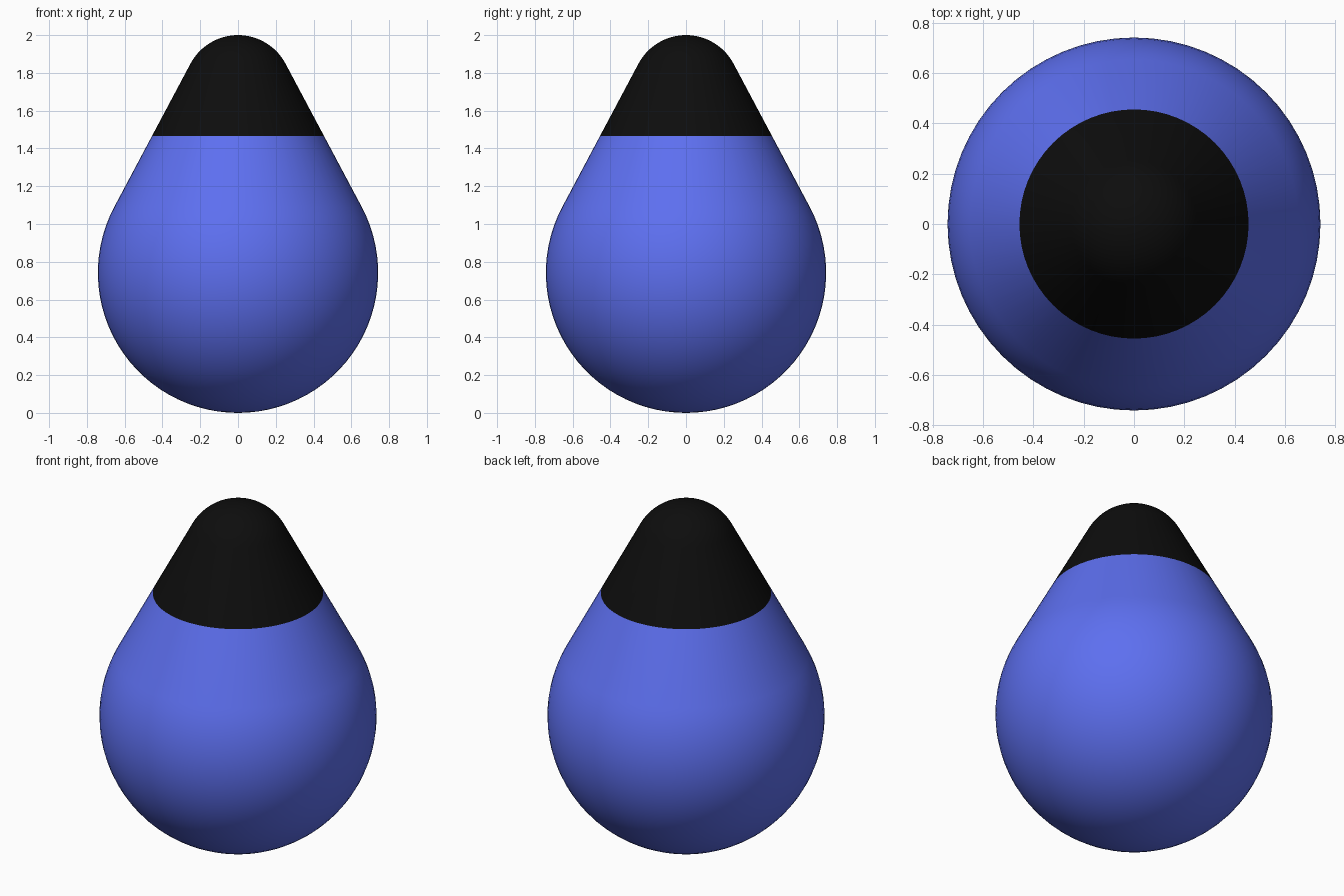
import bpy, bmesh
from math import sin, cos, pi, asin, tan

if "Cube" in bpy.data.objects:
    bpy.data.objects.remove(bpy.data.objects["Cube"])

SEGMENTS = 64
R, r = 0.742, 0.285             # belly and tip sphere radii
ZB, ZT = R, 2 - r               # sphere centres
A = asin((R - r) / (ZT - ZB))   # slope of the tangent cone
SEAM_Z = 1.465
SEAM_R = R * cos(A) - (SEAM_Z - ZB - R * sin(A)) * tan(A)


def arc(radius, zc, a0, a1, n):
    return [(radius * cos(a0 + (a1 - a0) * i / n),
             zc + radius * sin(a0 + (a1 - a0) * i / n)) for i in range(n + 1)]


def lathe(name, profile, color):
    bm = bmesh.new()
    verts = [bm.verts.new((x, 0, z)) for x, z in profile]
    edges = [bm.edges.new(p) for p in zip(verts, verts[1:])]
    bmesh.ops.spin(bm, geom=verts + edges, cent=(0, 0, 0), axis=(0, 0, 1),
                   angle=2 * pi, steps=SEGMENTS, use_merge=True)
    bmesh.ops.remove_doubles(bm, verts=bm.verts, dist=1e-4)
    bmesh.ops.recalc_face_normals(bm, faces=bm.faces)
    # open shells: make sure the normals point away from the axis
    if sum(f.normal.dot(f.calc_center_median() - f.calc_center_median().project((0, 0, 1)))
           for f in bm.faces) < 0:
        bmesh.ops.reverse_faces(bm, faces=bm.faces)
    for f in bm.faces:
        f.smooth = True
    mesh = bpy.data.meshes.new(name)
    bm.to_mesh(mesh)
    bm.free()
    mat = bpy.data.materials.new(name + "_color")
    mat.diffuse_color = color
    mat.use_nodes = True
    mat.node_tree.nodes["Principled BSDF"].inputs["Base Color"].default_value = mat.diffuse_color
    mesh.materials.append(mat)
    obj = bpy.data.objects.new(name, mesh)
    bpy.context.collection.objects.link(obj)
    return obj


# Round blue body rising into a cone
lathe("body", arc(R, ZB, -pi / 2, A, 28) + [(SEAM_R, SEAM_Z)], (0.11, 0.16, 0.87, 1))

# Black cone cap with a rounded tip
lathe("cap", [(SEAM_R, SEAM_Z)] + arc(r, ZT, A, pi / 2, 16), (0.004, 0.004, 0.004, 1))
